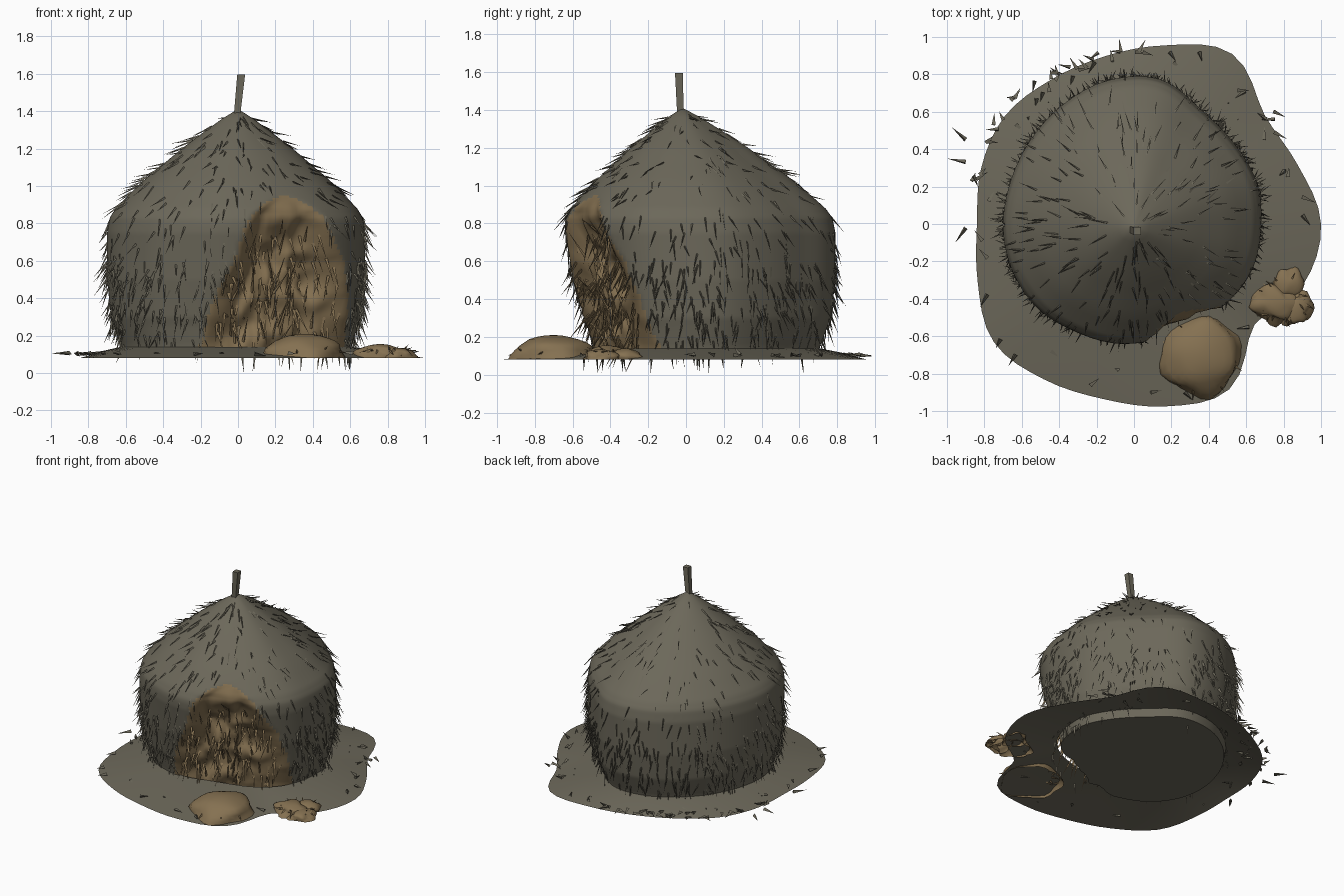
import bpy, bmesh, math, random
from mathutils import Vector, noise

if "Cube" in bpy.data.objects:
    bpy.data.objects.remove(bpy.data.objects["Cube"])
random.seed(4)


def material(name, col):
    m = bpy.data.materials.new(name)
    m.diffuse_color = (*col, 1)
    m.use_nodes = True
    m.node_tree.nodes["Principled BSDF"].inputs["Base Color"].default_value = m.diffuse_color
    return m


HAY = material("weathered_hay", (0.15, 0.138, 0.102))
FRESH = material("inner_straw", (0.235, 0.165, 0.083))


def finish(bm, name, mats, smooth=True, angle=60):
    me = bpy.data.meshes.new(name)
    bm.to_mesh(me)
    bm.free()
    for m in mats:
        me.materials.append(m)
    ob = bpy.data.objects.new(name, me)
    bpy.context.collection.objects.link(ob)
    if smooth:
        bpy.context.view_layer.objects.active = ob
        ob.select_set(True)
        bpy.ops.object.shade_smooth_by_angle(angle=math.radians(angle))
        ob.select_set(False)
    return ob


def ring(table, a):
    """Smooth periodic radius from a table of evenly spaced values."""
    n = len(table)
    t = a / (2 * math.pi) * n
    i = math.floor(t)
    f = t - i
    p = [table[(i + k) % n] for k in (-1, 0, 1, 2)]
    return p[1] + 0.5 * f * (p[2] - p[0] + f * (2 * p[0] - 5 * p[1] + 4 * p[2] - p[3]
                             + f * (3 * (p[1] - p[2]) + p[3] - p[0])))


def lerp(pts, z):
    for a, b in zip(pts, pts[1:]):
        if z <= b[0]:
            f = max(0, (z - a[0]) / (b[0] - a[0]))
            return a[1] + f * (b[1] - a[1])
    return pts[-1][1]


BODY = [.68, .70, .70, .725, .805, .80, .76, .725, .705, .70, .69, .675, .645, .635, .62, .62, .645, .675]
GROUND = [1.0, .93, .91, 1.05, .97, .91, .89, .90, .87, .84, .89, .98, .96, .95, .99, 1.02, .84, .96]
PROFILE = [(.08, .88), (.15, .9), (.3, .97), (.5, 1), (.75, 1), (.83, .98), (.88, .935), (1.02, .74),
           (1.1, .6), (1.2, .43), (1.3, .24), (1.36, .12), (1.41, .005)]
CAVE_MID = [(.1, .175), (.4, .23), (.6, .275), (.85, .26), (.95, .25)]
CAVE_HALF = [(.1, .385), (.4, .355), (.6, .285), (.75, .23), (.85, .18), (.91, .1), (.95, .01)]


def outer(a, z):
    """Radius of the haystack before it was dug out."""
    front = max(0, math.cos(a - math.radians(285))) ** 1.5
    return ring(BODY, a) * lerp(PROFILE, z) * (1 - 0.17 * front * min(1, max(0, (0.8 - z) / 0.55)))


def stack_point(a, z):
    """Point on the haystack and how deep inside the dug-out it is."""
    r = outer(a, z)
    x, y = r * math.cos(a), r * math.sin(a)
    depth = 0
    if y < -.1 and z < .95:
        depth = 1 - abs(x - lerp(CAVE_MID, z)) / lerp(CAVE_HALF, z)
    if depth > 0:
        d = min(1, depth * 2.5) * min(1, (0.96 - z) / 0.3) * min(1, .55 + z)
        wrinkle = noise.noise(Vector((x * 5, z * 7, 2))) + .6 * noise.noise(Vector((x * 14, z * 9, 7)))
        k = 1 - d * (0.22 + 0.13 * wrinkle)
        x, y = x * k, y * k
    return Vector((x, y - .02, z)), depth


# haystack body with the dug-out front
N = 160
zs = [.08 + .0145 * i for i in range(62)] + [1.0, 1.05, 1.1, 1.15, 1.2, 1.25, 1.3, 1.36, 1.41]
bm = bmesh.new()
rows = [[(bm.verts.new(p), d) for p, d in (stack_point(2 * math.pi * i / N, z) for i in range(N))] for z in zs]
for r0, r1 in zip(rows, rows[1:]):
    for i in range(N):
        q = (r0[i], r0[(i + 1) % N], r1[(i + 1) % N], r1[i])
        f = bm.faces.new([v[0] for v in q])
        f.material_index = int(sum(v[1] > 0 for v in q) >= 2)
bm.faces.new([v[0] for v in rows[0]][::-1])
bm.faces.new([v[0] for v in rows[-1]])
finish(bm, "haystack_body", [HAY, FRESH])

# low apron of loose hay around the foot
bm = bmesh.new()
M = 72
loops = []
for t in (0, .5, 1):
    loop = []
    for i in range(M):
        a = 2 * math.pi * i / M
        r0, r1 = outer(a, .14), ring(GROUND, a)
        pull = max(0, math.cos(a - math.radians(282))) ** 6
        r0 *= 1 - .1 * pull
        r = r0 + (r1 - r0) * t
        loop.append(bm.verts.new((r * math.cos(a), r * math.sin(a) - .02 * (1 - t), .14 - .06 * t ** 1.3)))
    loops.append(loop)
for l0, l1 in zip(loops, loops[1:]):
    for i in range(M):
        bm.faces.new((l0[i], l1[i], l1[(i + 1) % M], l0[(i + 1) % M]))
finish(bm, "ground_apron", [HAY])


# fallen clumps of straw
def clump(name, c, size, rough):
    bm = bmesh.new()
    bmesh.ops.create_uvsphere(bm, u_segments=28, v_segments=16, radius=1)
    bmesh.ops.delete(bm, geom=[v for v in bm.verts if v.co.z < -.05], context='VERTS')
    for v in bm.verts:
        k = 1 + rough * noise.noise(v.co * 1.6 + Vector((c[0], c[1], 0)) * 9)
        v.co = Vector((c[0] + v.co.x * size[0] * k, c[1] + v.co.y * size[1] * k,
                       .08 + max(0, v.co.z) * size[2]))
    finish(bm, name, [FRESH])


clump("large_clump", (.355, -.7), (.22, .225, .13), .2)
clump("small_clump", (.76, -.42), (.14, .11, .075), .5)
clump("small_clump_lobe", (.86, -.45), (.09, .1, .055), .4)
clump("small_clump_top", (.82, -.32), (.08, .09, .06), .4)

# centre pole
bm = bmesh.new()
ends = []
for c, h in (((-.005, -.03, 1.38), .017), ((.017, -.037, 1.595), .021)):
    ends.append([bm.verts.new((c[0] + sx * h, c[1] + sy * h, c[2])) for sx, sy in ((-1, -1), (1, -1), (1, 1), (-1, 1))])
for i in range(4):
    bm.faces.new((ends[0][i], ends[0][(i + 1) % 4], ends[1][(i + 1) % 4], ends[1][i]))
bm.faces.new(ends[1])
finish(bm, "centre_pole", [HAY], False)


# loose straws: thin three-sided spikes
def straw(bm, base, direction, length, width):
    d = direction.normalized()
    u = d.orthogonal().normalized()
    w = d.cross(u)
    tip = base + d * length
    tip.z = max(0, tip.z)
    t = bm.verts.new(tip)
    b = [bm.verts.new(base + (u * math.cos(k) + w * math.sin(k)) * width) for k in (0, 2.094, 4.189)]
    for i in range(3):
        bm.faces.new((b[i], b[(i + 1) % 3], t))


def jitter(s):
    return Vector([random.uniform(-s, s) for _ in range(3)])


grey, brown = bmesh.new(), bmesh.new()
for i in range(1150):
    a = random.uniform(0, 2 * math.pi)
    low = i % 5 < 2
    z = random.uniform(.15, .6) if low else random.uniform(.2, 1.38)
    if z > .9 and random.random() > lerp(PROFILE, z) + .15:
        continue
    p, depth = stack_point(a, z)
    if depth > 0:
        continue
    down = stack_point(a, max(.1, z - .04))[0] - p
    out = Vector((math.cos(a), math.sin(a), .3 if z > .9 else 0))
    straw(grey, p, down.normalized() + out * .4 + jitter(.35), random.uniform(.07, .13), .006)
# straws hanging in the dug-out
for i in range(200):
    z = random.uniform(.14, .75)
    a = math.radians(random.uniform(240, 345))
    p, depth = stack_point(a, z)
    if depth > .05:
        straw(brown, p, Vector((.1, -.35, -1 if i % 3 else .9)) + jitter(.35), random.uniform(.09, .19), .009)
# straws lying on and beyond the apron
for i in range(75):
    a = random.uniform(0, 2 * math.pi) if i < 45 else math.radians(random.choice((95, 118, 140, 158, 30)) + random.uniform(-9, 9))
    r = ring(GROUND, a) * (random.uniform(.82, .99) if i < 45 else random.uniform(.98, 1.06))
    base = Vector((r * math.cos(a), r * math.sin(a), .105))
    base.x, base.y = max(-.92, min(.9, base.x)), max(-.9, min(.92, base.y))
    d = jitter(1)
    d.z *= .1
    straw(grey, base, d, random.uniform(.05, .08), .013)
for y, d in ((-.02, (-.7, -1, 0)), (.33, (-1, .2, 0)), (.45, (-1, .9, 0))):
    straw(grey, Vector((-.9, y, .105)), Vector(d), .1, .014)
# straws poking below the foot
straw(grey, Vector((.02, .61, .1)), Vector((.1, .1, -1)), .12, .008)
for i in range(14):
    a = math.radians(random.uniform(215, 400))
    r = ring(BODY, a) * .88
    straw(grey, Vector((r * math.cos(a), r * math.sin(a), .1)), Vector((0, 0, -1)) + jitter(.2), random.uniform(.06, .1), .008)
# straws on the fallen clumps
for i in range(60):
    c, s = ((.36, -.7), .2) if i % 3 == 0 else ((.8, -.41), .12)
    a = random.uniform(0, 2 * math.pi)
    o = Vector((math.cos(a), math.sin(a), 0))
    straw(brown, Vector((c[0], c[1], .12)) + o * s * random.uniform(.6, .95), o + jitter(.6),
          random.uniform(.04, .065), .009)
finish(grey, "outer_straws", [HAY], False)
finish(brown, "inner_straws", [FRESH], False)
